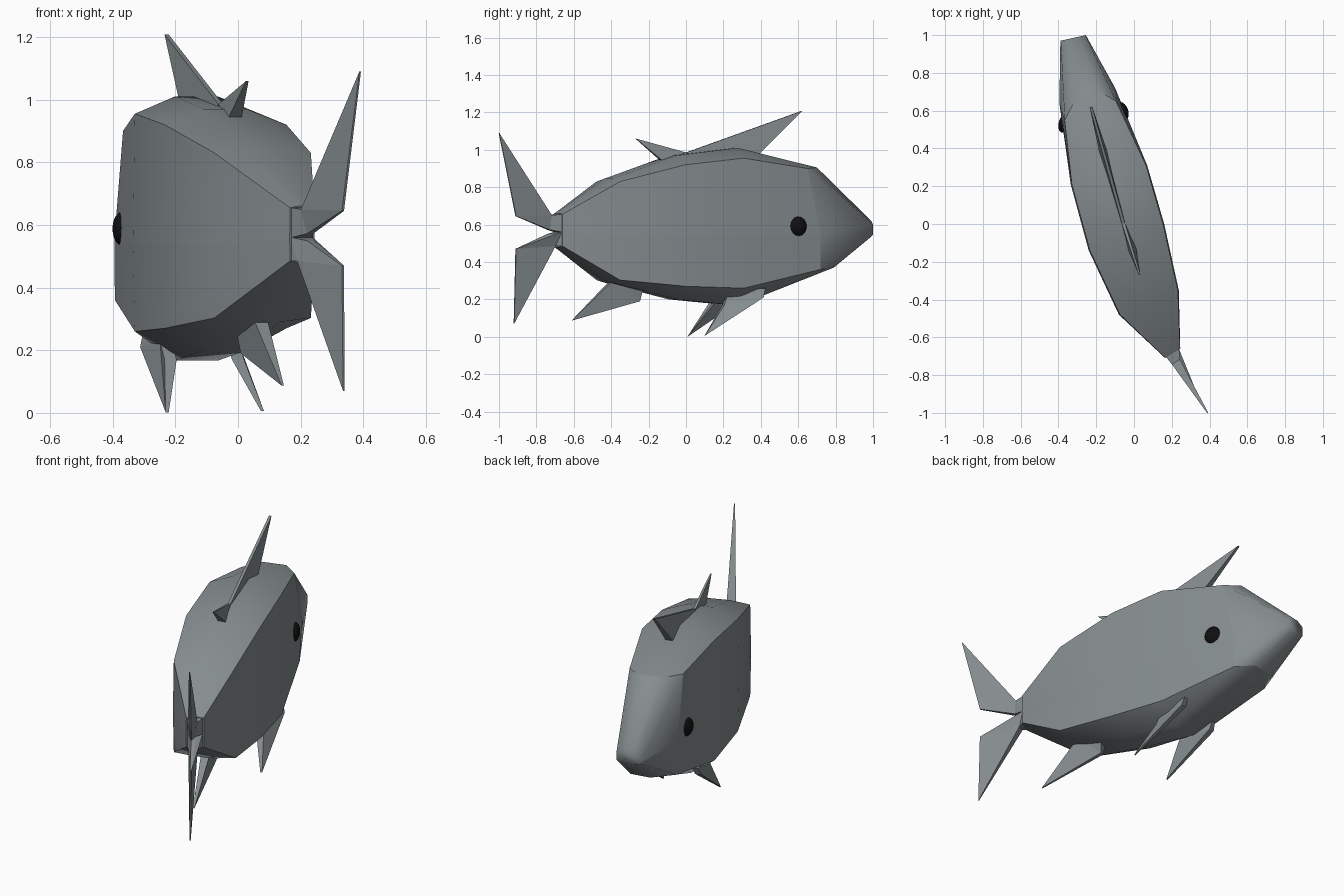
import bpy, bmesh
from mathutils import Vector, Matrix

if "Cube" in bpy.data.objects:
    bpy.data.objects.remove(bpy.data.objects["Cube"])


def material(name, color):
    m = bpy.data.materials.new(name)
    m.diffuse_color = (*color, 1)
    m.use_nodes = True
    m.node_tree.nodes["Principled BSDF"].inputs["Base Color"].default_value = m.diffuse_color
    return m


scale_grey = material("scale_grey", (.24, .27, .28))
black = material("eye_black", (.005, .005, .005))


def finish(name, bm, mat):
    bmesh.ops.recalc_face_normals(bm, faces=bm.faces[:])
    me = bpy.data.meshes.new(name)
    bm.to_mesh(me)
    bm.free()
    me.materials.append(mat)
    ob = bpy.data.objects.new(name, me)
    bpy.context.collection.objects.link(ob)
    return ob


def ring(l, r, zt, zu, zm, zl, zb, inset=0.014):
    """Ten-sided section between left and right flank points."""
    l, r = Vector(l), Vector(r)
    half = [(inset, zu), (0.33, zt), (0.67, zt), (1 - inset, zu), (1, zm),
            (1 - inset, zl), (0.67, zb), (0.33, zb), (inset, zl), (0, zm)]
    return [(*l.lerp(r, t), z) for t, z in half]


def fin(name, pts, normal):
    """Tapered blade: outline points each carry a half thickness."""
    n = Vector(normal).normalized()
    bm = bmesh.new()
    a = [bm.verts.new(Vector(p[:3]) + n * p[3]) for p in pts]
    b = [bm.verts.new(Vector(p[:3]) - n * p[3]) for p in pts]
    bm.faces.new(a)
    bm.faces.new(b[::-1])
    k = len(pts)
    for i in range(k):
        j = (i + 1) % k
        bm.faces.new((a[i], b[i], b[j], a[j]))
    bmesh.ops.triangulate(bm, faces=[f for f in bm.faces if len(f.verts) > 3])
    return finish(name, bm, scale_grey)


# Body: loft from snout to tail root, swimming in a gentle curve
head = [(-.367, .55, .9), (-.31, .66, .905), (-.18, .70, .905), (-.095, .65, .9),
        (-.1, .72, .55), (-.11, .72, .36), (-.2, .79, .37), (-.31, .77, .37),
        (-.393, .64, .36), (-.395, .64, .55)]
sections = [
    ring((-.39, .97), (-.255, 1.0), .62, .6, .56, .545, .535),
    head,
    ring((-.335, .21), (.07, .31), 1.01, .955, .54, .26, .167),
    ring((-.24, -.14), (.16, 0), .97, .92, .54, .27, .2),
    ring((-.08, -.48), (.237, -.35), .845, .83, .54, .303, .29),
    ring((.165, -.71), (.245, -.66), .66, .655, .555, .485, .48),
]
bm = bmesh.new()
loops = [[bm.verts.new(p) for p in s] for s in sections]
for u, v in zip(loops, loops[1:]):
    for i in range(10):
        j = (i + 1) % 10
        bm.faces.new((u[i], u[j], v[j], v[i]))
bm.faces.new(loops[0])
bm.faces.new(loops[-1])
for f in bm.faces:
    f.smooth = True
# Creases: flank lines behind the head, the head ring and the tail root
for u, v in zip(loops[1:], loops[2:]):
    for i in (0, 3, 4, 5, 8, 9):
        bm.edges.get((u[i], v[i])).smooth = False
for i in range(10):
    for s in (loops[1], loops[-1]):
        bm.edges.get((s[i], s[(i + 1) % 10])).smooth = False
finish("body", bm, scale_grey)

# Tail lobes
tail_n = (.85, .53, 0)
fin("tail_upper_lobe", [(.205, -.685, .655, .04), (.222, -.73, .65, .025), (.39, -1, 1.09, .003),
                        (.335, -.91, .645, .004), (.23, -.735, .572, .012),
                        (.205, -.685, .56, .04)], tail_n)
fin("tail_lower_lobe", [(.205, -.685, .485, .04), (.21, -.71, .485, .025), (.338, -.92, .07, .003),
                        (.335, -.91, .47, .004), (.23, -.735, .55, .012),
                        (.205, -.685, .56, .04)], tail_n)

# Dorsal fins
back_n = (.96, .28, 0)
fin("front_dorsal_fin", [(-.055, 0, .985, .008), (-.228, .62, 1.208, .007),
                         (-.165, .39, .98, .02), (-.07, .05, .95, .015)], back_n)
fin("rear_dorsal_fin", [(-.055, 0, .985, .008), (.03, -.27, 1.06, .004),
                        (-.01, -.13, .94, .022)], back_n)

# Belly fins
fin("right_belly_fin", [(-.02, .42, .26, .015), (-.01, .41, .21, .018), (.078, .1, .006, .005),
                        (0, .2, .17, .02), (-.02, .22, .24, .02)], back_n)
fin("left_belly_fin", [(-.29, .33, .25, .015), (-.295, .31, .21, .018), (-.226, .01, .002, .005),
                       (-.215, .14, .17, .02), (-.23, .16, .23, .02)], back_n)
fin("anal_fin", [(.065, -.38, .32, .025), (.143, -.61, .087, .004),
                 (.02, -.25, .19, .012), (.02, -.24, .25, .025)], (.93, .36, 0))

# Eyes
for name, loc, axis in (("right_eye", (-.058, .6, .59), (.93, .37, 0)),
                        ("left_eye", (-.373, .53, .588), (-.98, .18, 0))):
    bm = bmesh.new()
    bmesh.ops.create_uvsphere(bm, u_segments=16, v_segments=10, radius=.053)
    bmesh.ops.scale(bm, vec=(.9, 1.0, .5), verts=bm.verts)
    rot = Vector(axis).to_track_quat('Z', 'Y').to_matrix().to_4x4()
    bm.transform(Matrix.Translation(loc) @ rot)
    for f in bm.faces:
        f.smooth = True
    finish(name, bm, black)
